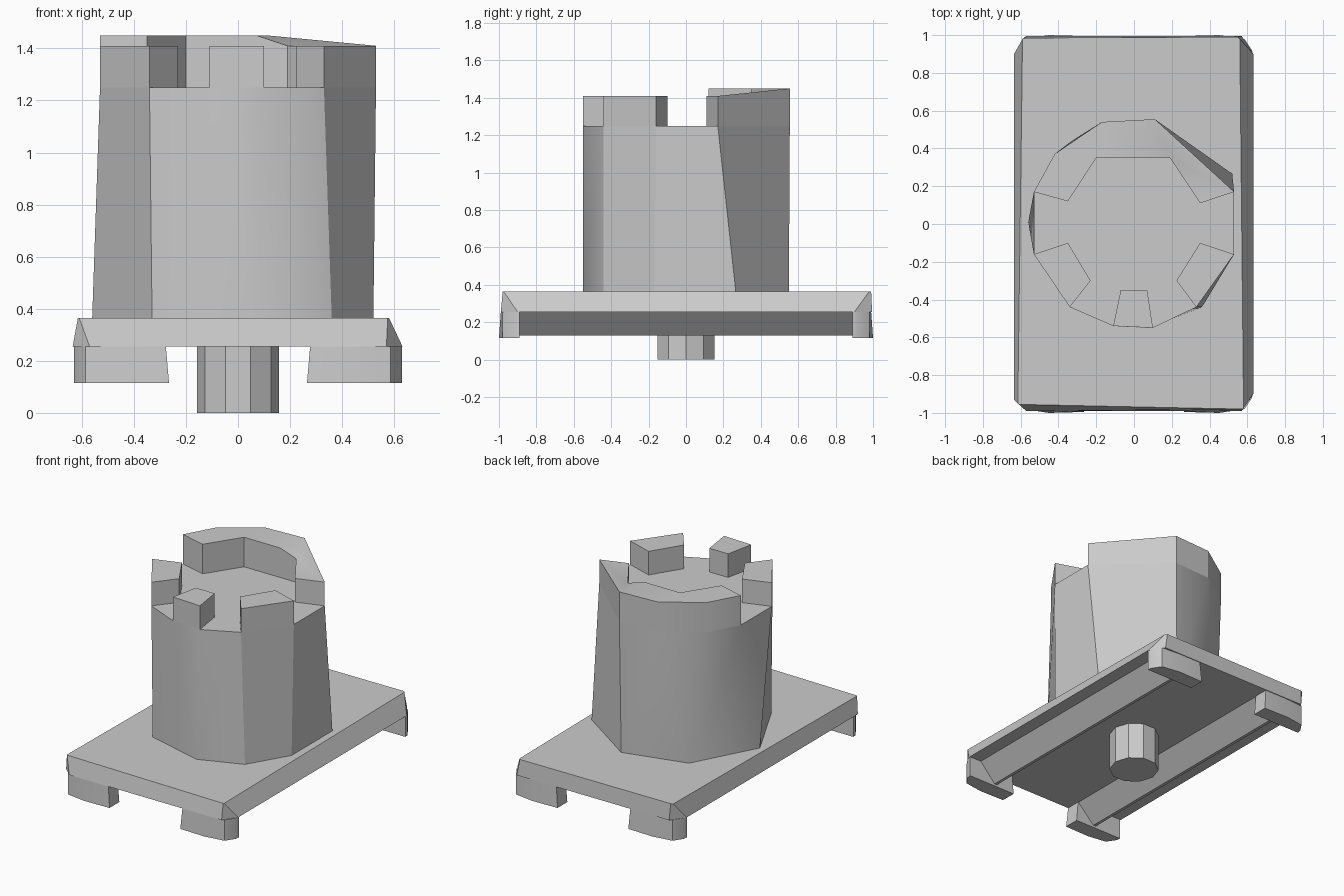
import bpy, bmesh, math

cube = bpy.data.objects.get("Cube")
if cube:
    bpy.data.objects.remove(cube, do_unlink=True)

grey = bpy.data.materials.new("plain_grey")
grey.use_nodes = True
grey.diffuse_color = (0.6, 0.6, 0.6, 1)
grey.node_tree.nodes["Principled BSDF"].inputs["Base Color"].default_value = grey.diffuse_color


def loft(name, low, high, cap_low=True):
    """Solid between two rings of matching 3D points; repeated points collapse."""
    bm = bmesh.new()
    a = [bm.verts.new(p) for p in low]
    b = [bm.verts.new(p) for p in high]
    n = len(a)
    for i in range(n):
        j = (i + 1) % n
        bm.faces.new((a[i], a[j], b[j], b[i]))
    top = [bm.faces.new(b)]
    if cap_low:
        top.append(bm.faces.new(a[::-1]))
    bmesh.ops.triangulate(bm, faces=top)
    bmesh.ops.remove_doubles(bm, verts=bm.verts, dist=0.0005)
    bmesh.ops.dissolve_degenerate(bm, edges=bm.edges, dist=0.0001)
    bmesh.ops.recalc_face_normals(bm, faces=bm.faces)
    mesh = bpy.data.meshes.new(name)
    bm.to_mesh(mesh)
    bm.free()
    mesh.materials.append(grey)
    obj = bpy.data.objects.new(name, mesh)
    bpy.context.collection.objects.link(obj)
    bpy.ops.object.select_all(action='DESELECT')
    obj.select_set(True)
    bpy.context.view_layer.objects.active = obj
    bpy.ops.object.shade_smooth_by_angle(angle=math.radians(30))
    return obj


def at(ring, z):
    return [(x, y, z) for x, y in ring]


UNDER, DECK, FLOOR, RIM = 0.255, 0.365, 1.25, 1.41

# Base plate with clipped corners and sloping sides
plate_low = [(-.57, -.99), (.57, -.99), (.632, -.9), (.632, .9),
             (.57, .995), (-.57, .995), (-.635, .9), (-.635, -.93)]
plate_top = [(-.61, -.955), (.575, -.98), (.58, -.975), (.56, .98),
             (.55, .99), (-.575, .985), (-.59, .98), (-.615, -.95)]
loft("base_plate", at(plate_low, UNDER), at(plate_top, DECK))

# Corner feet
foot = [(.265, .89), (.63, .89), (.625, .92), (.585, .98), (.45, 1), (.265, .995)]
for sx, side in ((1, "left"), (-1, "right")):
    for sy, end in ((1, "back"), (-1, "front")):
        ring = [(sx * x, sy * y) for x, y in foot]
        top = [(sx * (x + (.012 if x < .3 else 0)), sy * min(y, .99)) for x, y in foot]
        loft(f"{end}_{side}_foot", at(ring, 0.115), at(top, UNDER))
    # V-shaped rail under each long side
    section = [(.28, UNDER), (.405, .13), (.425, .13), (.54, UNDER)]
    loft(f"{side}_rail", [(sx * x, -.9, z) for x, z in section],
         [(sx * x, .9, z) for x, z in section])

# Round plug underneath
plug = [(.157 * math.cos(math.tau * i / 10), .16 * math.sin(math.tau * i / 10)) for i in range(10)]
loft("plug", at(plug, 0), at(plug, UNDER + 0.01))

# Faceted tower, twisting slightly from foot to floor
rim = [(-.11, -.54), (.10, -.55), (.33, -.44), (.53, -.16), (.53, .17), (.11, .555),
       (-.17, .54), (-.42, .37), (-.53, .17), (-.53, -.16), (-.34, -.44)]
foot_ring = [(.075, -.55), (.075, -.55), (.36, -.44), (.52, -.17), (.52, .266), (.10, .55),
             (-.33, .44), (-.33, .44), (-.56, .01), (-.56, .01), (-.33, -.44)]
loft("tower", at(foot_ring, DECK), at(rim, FLOOR))

# Small teeth around the tower top
teeth = {
    "front_tooth": [rim[0], rim[1], (.07, -.35), (-.07, -.35)],
    "left_tooth": [rim[2], rim[3], (.35, -.10), (.225, -.3)],
    "right_tooth": [rim[9], rim[10], (-.23, -.3), (-.35, -.10)],
}
for name, ring in teeth.items():
    loft(name, at(ring, FLOOR), at(ring, RIM), cap_low=False)

# Broad back wall, level on one side and sloping down on the other
wall = rim[4:9] + [(-.35, .12), (-.2, .35), (.07, .35), (.19, .35), (.35, .11)]
loft("back_wall", at(wall, FLOOR),
     [(x, y, RIM if x > .15 else 1.45) for x, y in wall], cap_low=False)
